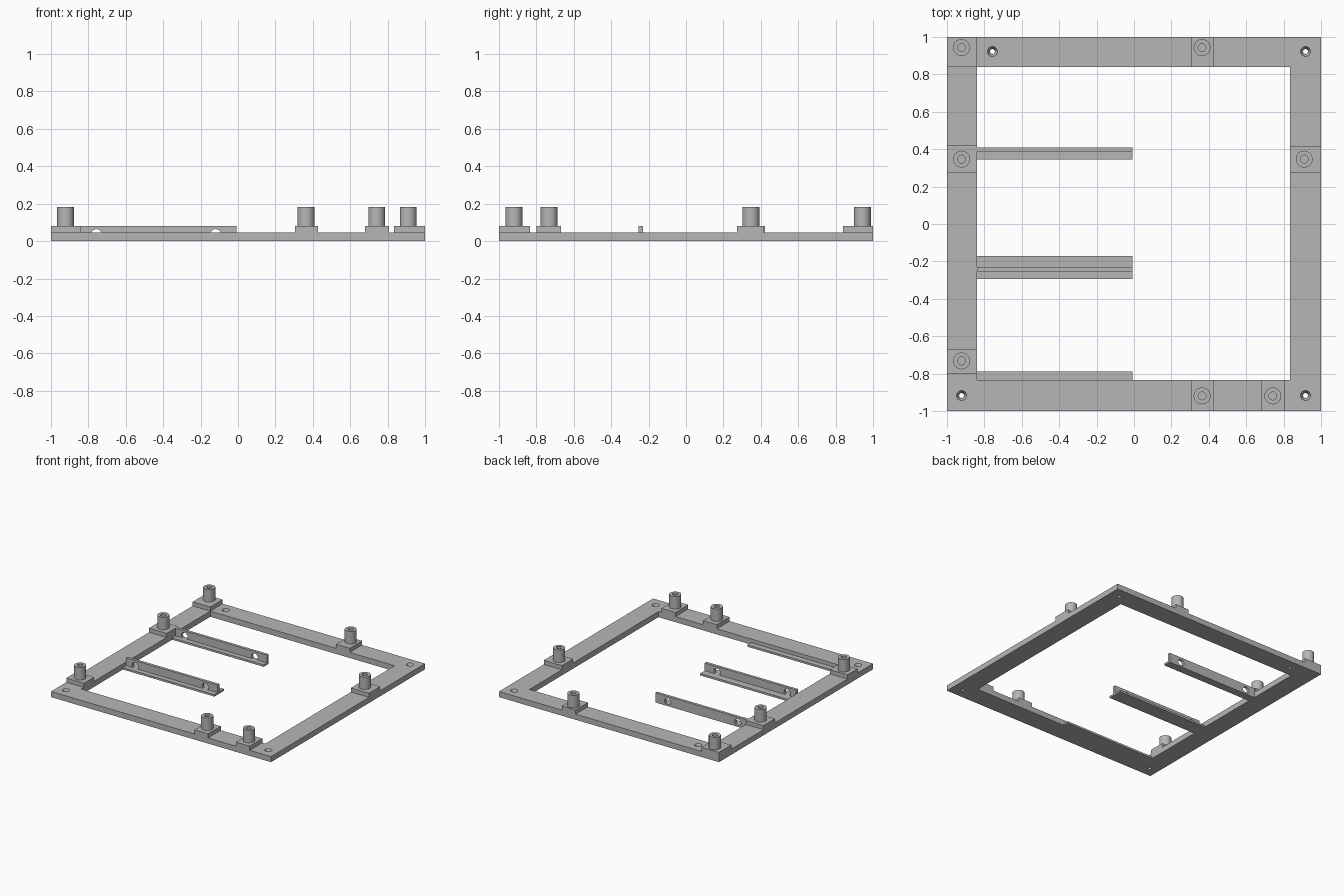
import bpy, bmesh, math
from mathutils import Matrix

if "Cube" in bpy.data.objects:
    bpy.data.objects.remove(bpy.data.objects["Cube"])

FRAME_TOP, PAD_TOP, POST_TOP = 0.046, 0.08, 0.182
X0, X1, Y0, Y1 = -0.84, 0.835, -0.835, 0.84      # frame opening

grey = bpy.data.materials.new("light_grey_plastic")
grey.diffuse_color = (0.47, 0.47, 0.47, 1)
grey.use_nodes = True
grey.node_tree.nodes["Principled BSDF"].inputs["Base Color"].default_value = grey.diffuse_color


def finish(name, bm):
    bmesh.ops.recalc_face_normals(bm, faces=bm.faces)
    me = bpy.data.meshes.new(name)
    bm.to_mesh(me)
    bm.free()
    ob = bpy.data.objects.new(name, me)
    bpy.context.collection.objects.link(ob)
    me.materials.append(grey)
    return ob


def box(name, x0, x1, y0, y1, z0, z1):
    bm = bmesh.new()
    m = Matrix.Translation(((x0 + x1) / 2, (y0 + y1) / 2, (z0 + z1) / 2))
    bmesh.ops.create_cube(bm, size=1, matrix=m @ Matrix.Diagonal((x1 - x0, y1 - y0, z1 - z0, 1)))
    return finish(name, bm)


def lathe(name, profile, loc, rot=None, n=32):
    """Closed (radius, height) loop spun about z; radius 0 points get merged."""
    bm = bmesh.new()
    vs = [bm.verts.new((r, 0, z)) for r, z in profile]
    es = [bm.edges.new((vs[i], vs[(i + 1) % len(vs)])) for i in range(len(vs))]
    bmesh.ops.spin(bm, geom=vs + es, cent=(0, 0, 0), axis=(0, 0, 1), angle=2 * math.pi, steps=n)
    bmesh.ops.remove_doubles(bm, verts=bm.verts, dist=1e-5)
    m = Matrix.Translation(loc)
    bm.transform(m @ rot if rot else m)
    return finish(name, bm)


def cylinder(name, r1, r2, depth, matrix):
    bm = bmesh.new()
    bmesh.ops.create_cone(bm, cap_ends=True, segments=24, radius1=r1, radius2=r2, depth=depth, matrix=matrix)
    return finish(name, bm)


def cut(ob, cutters):
    for c in cutters:
        md = ob.modifiers.new("hole", 'BOOLEAN')
        md.operation, md.solver, md.object = 'DIFFERENCE', 'EXACT', c
        bpy.context.view_layer.objects.active = ob
        bpy.ops.object.modifier_apply(modifier=md.name)
        bpy.data.objects.remove(c, do_unlink=True)


def smooth(ob):
    bpy.ops.object.select_all(action='DESELECT')
    ob.select_set(True)
    bpy.context.view_layer.objects.active = ob
    bpy.ops.object.shade_smooth_by_angle(angle=math.radians(35))


# flat square frame with countersunk corner screw holes
frame = box("frame", -1, 1, -1, 1, 0, FRAME_TOP)
cutters = [box("opening_cutter", X0, X1, Y0, Y1, -0.1, 0.1)]
for x, y in [(-0.757, 0.922), (0.917, 0.922), (-0.922, -0.917), (0.917, -0.917)]:
    cutters.append(cylinder("pilot_cutter", 0.013, 0.013, 0.2, Matrix.Translation((x, y, 0))))
    cutters.append(cylinder("sink_cutter", 0.012, 0.028, 0.03, Matrix.Translation((x, y, FRAME_TOP - 0.013))))
cut(frame, cutters)
smooth(frame)

# raised pads, each carrying a hollow standoff: pad bounds then post centre
mounts = [
    ((-1, X0, Y1, 1), (-0.922, 0.943)),
    ((0.304, 0.428, Y1, 1), (0.364, 0.943)),
    ((-1, X0, 0.273, 0.422), (-0.922, 0.347)),
    ((X1, 1, 0.273, 0.418), (0.91, 0.347)),
    ((-1, X0, -0.80, -0.668), (-0.922, -0.732)),
    ((0.304, 0.428, -1, Y0), (0.364, -0.919)),
    ((0.68, 0.807, -1, Y0), (0.742, -0.919)),
]
for i, (b, (x, y)) in enumerate(mounts, 1):
    box(f"standoff_pad_{i}", *b, FRAME_TOP, PAD_TOP)
    smooth(lathe(f"standoff_{i}", [(0.021, PAD_TOP), (0.045, PAD_TOP), (0.045, POST_TOP), (0.021, POST_TOP)],
                 (x, y, 0)))

# board rails: thin ledge at the bottom, upright wall with two round holes
RX0, RX1, LEDGE = X0, -0.008, 0.016
for name, y0, y1, wall in [("back_rail", 0.345, 0.41, (0.387, 0.41)),
                           ("middle_rail", -0.295, -0.172, (-0.254, -0.231)),
                           ("front_rail", Y0, -0.788, None)]:
    box(name + "_ledge", RX0, RX1, y0, y1, 0, LEDGE)
    if wall:
        w = box(name + "_wall", RX0, RX1, *wall, 0, PAD_TOP)
        yc = sum(wall) / 2
        cut(w, [cylinder("wall_cutter", 0.029, 0.029, 0.2,
                         Matrix.Translation((x, yc, 0.035)) @ Matrix.Rotation(math.pi / 2, 4, 'X'))
                for x in (-0.757, -0.12)])
        smooth(w)
